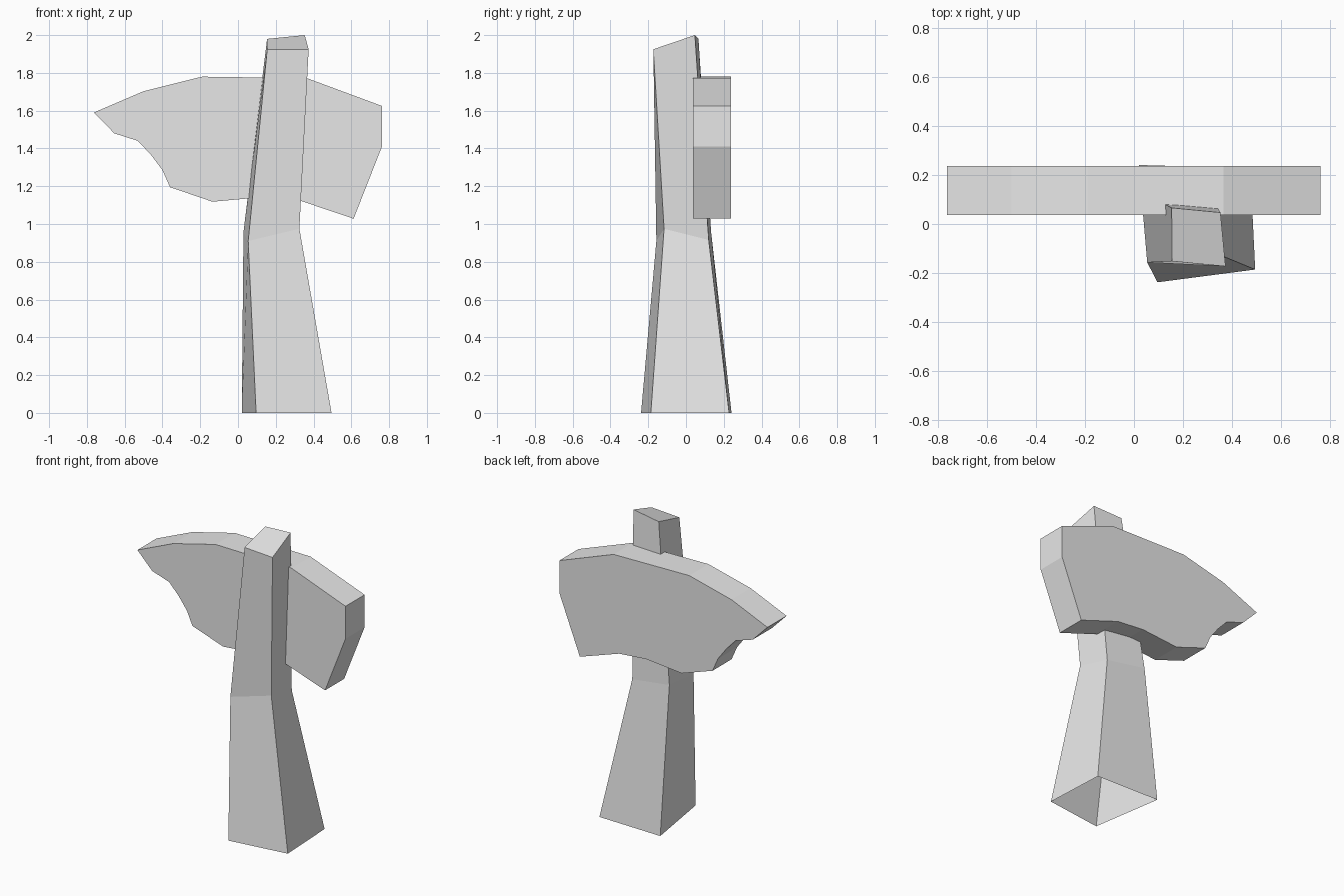
import bpy
import bmesh

cube = bpy.data.objects.get("Cube")
if cube:
    bpy.data.objects.remove(cube)

grey = bpy.data.materials.new("plain_grey")
grey.use_nodes = True
colour = (0.8, 0.8, 0.8, 1)
grey.diffuse_color = colour
grey.node_tree.nodes["Principled BSDF"].inputs["Base Color"].default_value = colour


def make_object(name, bm):
    bmesh.ops.recalc_face_normals(bm, faces=bm.faces)
    mesh = bpy.data.meshes.new(name)
    bm.to_mesh(mesh)
    bm.free()
    mesh.materials.append(grey)
    obj = bpy.data.objects.new(name, mesh)
    bpy.context.collection.objects.link(obj)
    return obj


def loft(name, rings, cap_start, cap_end):
    """Join matching rings of points with quads, capping the chosen ends."""
    bm = bmesh.new()
    loops = [[bm.verts.new(p) for p in ring] for ring in rings]
    n = len(loops[0])
    for low, high in zip(loops, loops[1:]):
        for i in range(n):
            j = (i + 1) % n
            bm.faces.new((low[i], low[j], high[j], high[i]))
    if cap_start:
        bm.faces.new(loops[0][::-1])
    if cap_end:
        bm.faces.new(loops[-1])
    return make_object(name, bm)


# Handle: tapered, bent four-sided shaft with an open foot and a slanted top
# (corners run front left, front right, back right, back left as seen)
foot = [(0.096, -0.238, 0), (0.495, -0.186, 0), (0.475, 0.228, 0), (0.02, 0.241, 0)]
waist = [(0.054, -0.157, 0.91), (0.325, -0.116, 0.975),
         (0.31, 0.12, 0.916), (0.029, 0.133, 0.957)]
top = [(0.155, -0.152, 1.925), (0.374, -0.173, 1.925),
       (0.353, 0.047, 2.0), (0.154, 0.066, 1.98)]
loft("handle", [foot, waist, top], False, True)

# Axe head: flat slab cut to a blade outline with a chipped lower edge
outline = [(-0.763, 1.59), (-0.655, 1.48), (-0.53, 1.44), (-0.46, 1.365),
           (-0.4, 1.285), (-0.36, 1.195), (-0.135, 1.118), (0.13, 1.142),
           (0.325, 1.125), (0.612, 1.028), (0.762, 1.41), (0.762, 1.625),
           (0.365, 1.772), (-0.19, 1.78), (-0.5, 1.703)]
loft("axe_head", [[(x, y, z) for x, z in outline] for y in (0.037, 0.237)], True, True)
